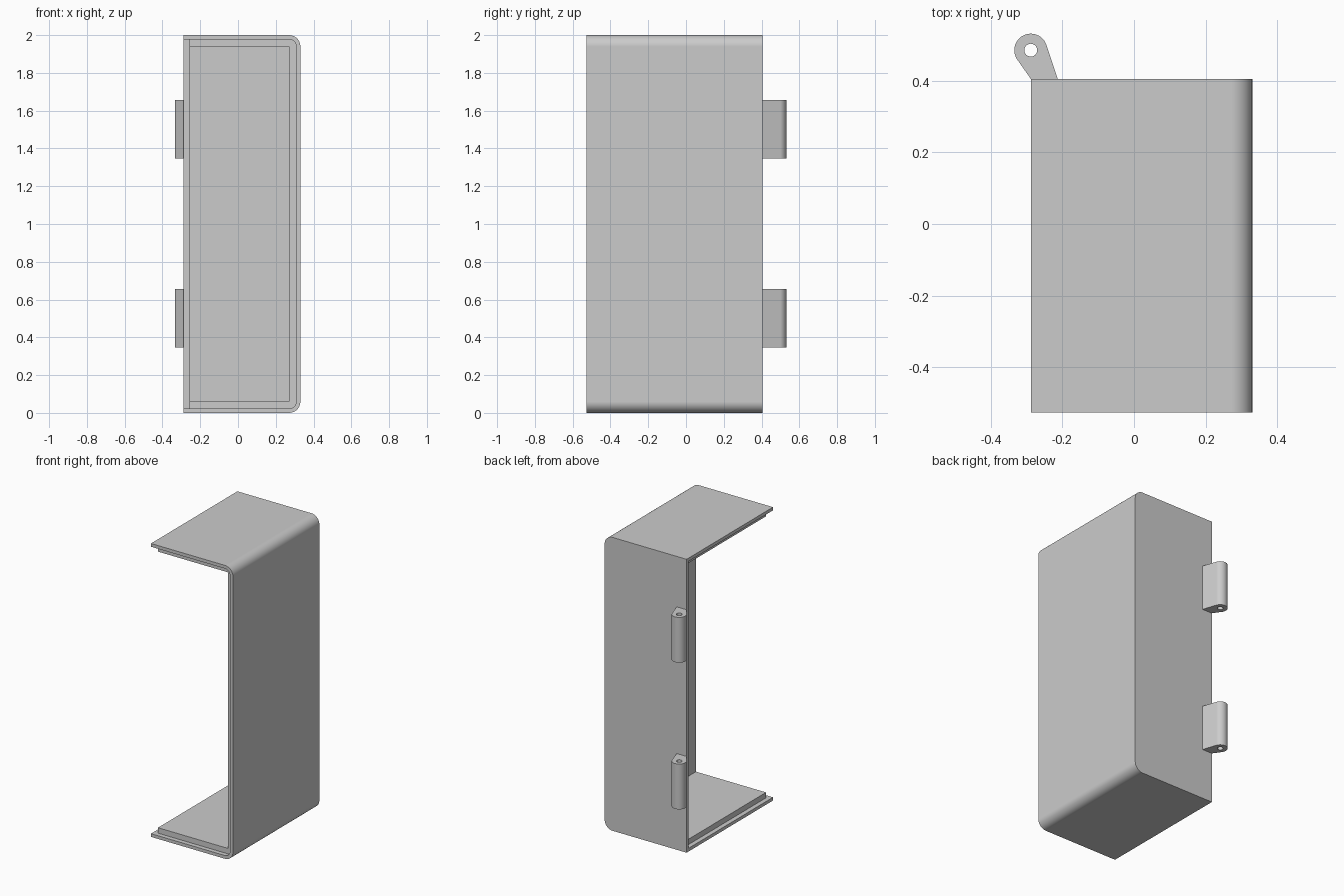
import bpy, bmesh
from math import pi, cos, sin, acos, atan2, radians, hypot

if "Cube" in bpy.data.objects:
    bpy.data.objects.remove(bpy.data.objects["Cube"], do_unlink=True)

grey = bpy.data.materials.new("plain grey")
grey.use_nodes = True
grey.diffuse_color = (0.6, 0.6, 0.6, 1)
grey.node_tree.nodes["Principled BSDF"].inputs["Base Color"].default_value = (0.6, 0.6, 0.6, 1)

# Overall sizes
LEFT, RIGHT, FRONT, BACK, TOP = -0.288, 0.33, -0.526, 0.405, 2.0
SKIN, WALL, STEP, RADIUS = 0.022, 0.059, 0.031, 0.06
BEYOND = -1.0


def arc(cx, cy, r, start, end, n):
    return [(cx + r * cos(start + (end - start) * i / n),
             cy + r * sin(start + (end - start) * i / n)) for i in range(n + 1)]


def prism(name, loops, low, high, upright=False):
    """Extrude a flat outline, with optional holes, along y or (upright) along z."""
    bm = bmesh.new()
    edges = []
    for loop in loops:
        vs = [bm.verts.new((u, v, low) if upright else (u, low, v)) for u, v in loop]
        edges += [bm.edges.new((vs[i - 1], vs[i])) for i in range(len(vs))]
        if len(loops) == 1:
            bm.faces.new(vs)
    if len(loops) > 1:
        bmesh.ops.triangle_fill(bm, edges=edges, use_beauty=True)
    new = bmesh.ops.extrude_face_region(bm, geom=bm.faces[:])["geom"]
    shift = (0, 0, high - low) if upright else (0, high - low, 0)
    bmesh.ops.translate(bm, verts=[g for g in new if isinstance(g, bmesh.types.BMVert)], vec=shift)
    bmesh.ops.recalc_face_normals(bm, faces=bm.faces[:])
    mesh = bpy.data.meshes.new(name)
    bm.to_mesh(mesh)
    bm.free()
    mesh.materials.append(grey)
    ob = bpy.data.objects.new(name, mesh)
    bpy.context.collection.objects.link(ob)
    return ob


def activate(ob):
    bpy.ops.object.select_all(action="DESELECT")
    ob.select_set(True)
    bpy.context.view_layer.objects.active = ob


def carve(ob, cutter):
    cutter.hide_render = True
    mod = ob.modifiers.new("carve", "BOOLEAN")
    mod.operation, mod.solver, mod.object = "DIFFERENCE", "EXACT", cutter
    activate(ob)
    bpy.ops.object.modifier_apply(modifier=mod.name)
    bpy.data.objects.remove(cutter, do_unlink=True)


def smooth(ob):
    activate(ob)
    bpy.ops.object.shade_smooth_by_angle(angle=radians(30))
    ob.modifiers.new("even shading", "WEIGHTED_NORMAL").keep_sharp = True


def rounded_section(left, inset):
    """Upright section with its two right-hand corners rounded."""
    r, x = RADIUS - inset, RIGHT - RADIUS
    return ([(left, inset)] + arc(x, RADIUS, r, -pi / 2, 0, 16)
            + arc(x, TOP - RADIUS, r, 0, pi / 2, 16) + [(left, TOP - inset)])


def box_section(left, right, inset):
    return [(left, inset), (right, inset), (right, TOP - inset), (left, TOP - inset)]


# Half case: hollow body, then a stepped rim along both open sides
case = prism("half_case", [rounded_section(LEFT, 0)], FRONT, BACK)
carve(case, prism("cavity_cutter", [box_section(BEYOND, RIGHT - WALL, WALL)], BEYOND, BACK - WALL))
carve(case, prism("front_rim_cutter", [rounded_section(BEYOND, SKIN)], BEYOND, FRONT + STEP))
carve(case, prism("side_rim_cutter", [box_section(BEYOND, LEFT + STEP, SKIN)], BEYOND, BACK - SKIN))
smooth(case)

# Hinge knuckles: a round eye with tangent sides running down to the back wall
PIN_Y, EYE, BORE = 0.485, 0.046, 0.018
BASE_RIGHT = -0.213


def tangent_angle(x, y, side):
    dx, dy = x - LEFT, y - PIN_Y
    return atan2(dy, dx) + side * acos(EYE / hypot(dx, dy))


start = tangent_angle(BASE_RIGHT, BACK, 1)
end = tangent_angle(LEFT, BACK, -1) % (2 * pi)
outline = ([(LEFT, BACK), (BASE_RIGHT, BACK)] + arc(LEFT, PIN_Y, EYE, start, end, 32))
bore = arc(LEFT, PIN_Y, BORE, 0, 2 * pi, 24)[:-1]
for name, z in (("lower_hinge_knuckle", 0.347), ("upper_hinge_knuckle", 1.347)):
    smooth(prism(name, [outline, bore], z, z + 0.309, upright=True))
